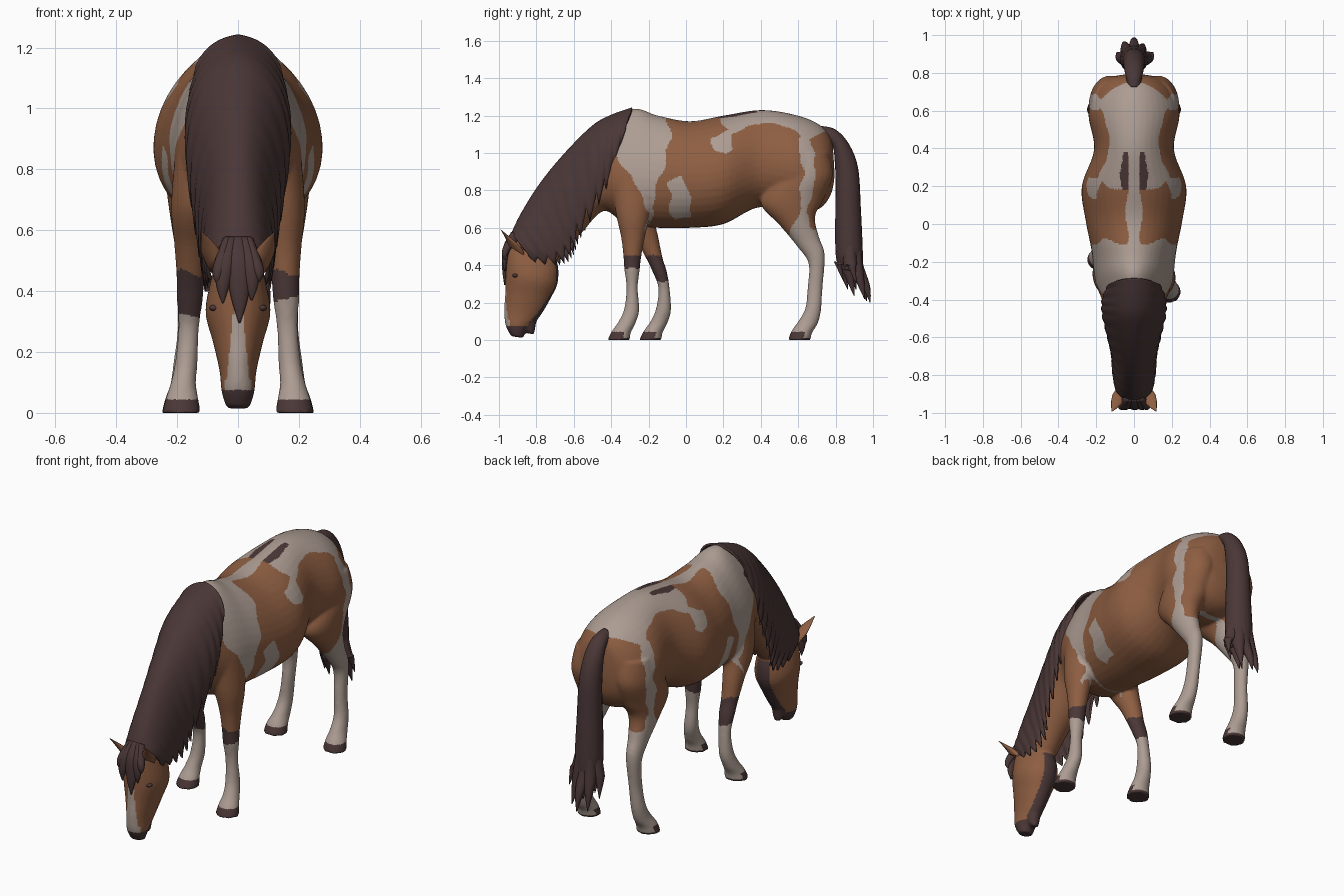
import bpy, bmesh, math, random
from mathutils import Vector, Matrix

random.seed(4)


def material(name, rgb):
    m = bpy.data.materials.new(name)
    m.diffuse_color = (*rgb, 1)
    return m


BROWN = material("chestnut coat", (0.27, 0.112, 0.054))
CREAM = material("cream patches", (0.415, 0.335, 0.29))
DARK = material("dark hair", (0.07, 0.038, 0.038))


def spline(keys, steps):
    """Catmull-Rom through tuples of numbers."""
    out = []
    n = len(keys)
    for i in range(n - 1):
        a, b, c, d = (keys[max(i - 1, 0)], keys[i], keys[i + 1], keys[min(i + 2, n - 1)])
        for s in range(steps):
            t = s / steps
            out.append([0.5 * (2 * q + (r - p) * t + (2 * p - 5 * q + 4 * r - u) * t * t
                               + (3 * q - p - 3 * r + u) * t ** 3)
                        for p, q, r, u in zip(a, b, c, d)])
    return out + [list(keys[-1])]


def loft(bm, keys, pear=0.0, seg=28, steps=6, side=1):
    """Tube through rings given as (y1, z1, y2, z2, half width, centre x)."""
    loops = []
    for y1, z1, y2, z2, w, cx in spline(keys, steps):
        ring = []
        # pear shape is strongest at the withers
        k = pear * (1 + 1.8 * math.exp(-((y1 + .3) / .14) ** 2))
        for i in range(seg):
            a = 2 * math.pi * i / seg
            s = math.sin(a)
            ring.append(bm.verts.new((side * cx + w * math.cos(a) * (1 - k * s),
                                      (y1 + y2) / 2 + (y1 - y2) / 2 * s,
                                      (z1 + z2) / 2 + (z1 - z2) / 2 * s)))
        loops.append(ring)
    faces = [bm.faces.new(loops[0]), bm.faces.new(loops[-1])]
    for r, q in zip(loops, loops[1:]):
        for i in range(seg):
            j = (i + 1) % seg
            faces.append(bm.faces.new((r[i], r[j], q[j], q[i])))
    bmesh.ops.recalc_face_normals(bm, faces=faces)


def finish(name, bm, *mats):
    me = bpy.data.meshes.new(name)
    bm.to_mesh(me)
    bm.free()
    ob = bpy.data.objects.new(name, me)
    bpy.context.collection.objects.link(ob)
    for m in mats:
        me.materials.append(m)
    for p in me.polygons:
        p.use_smooth = True
    return ob


def apply_modifiers(ob):
    dg = bpy.context.evaluated_depsgraph_get()
    me = bpy.data.meshes.new_from_object(ob.evaluated_get(dg))
    ob.modifiers.clear()
    ob.data = me


# torso and neck, rump to poll
TORSO = [(.785, 1.04, .795, .88, .05, 0), (.765, 1.10, .775, .78, .14, 0), (.70, 1.16, .71, .70, .205, 0),
         (.58, 1.205, .58, .68, .24, 0), (.40, 1.23, .39, .71, .21, 0), (.20, 1.20, .20, .62, .275, 0),
         (.02, 1.17, .02, .60, .255, 0), (-.15, 1.20, -.15, .60, .22, 0), (-.29, 1.235, -.32, .62, .195, 0),
         (-.48, 1.125, -.44, .69, .148, 0), (-.63, .97, -.56, .57, .12, 0), (-.76, .81, -.64, .49, .10, 0),
         (-.87, .63, -.70, .42, .085, 0), (-.91, .53, -.75, .38, .06, 0)]
# head, poll to lips
HEAD = [(-.92, .57, -.75, .48, .06, 0), (-.96, .48, -.69, .42, .085, 0), (-.965, .36, -.685, .31, .107, 0),
        (-.967, .25, -.725, .22, .083, 0), (-.972, .16, -.785, .12, .061, 0),
        (-.965, .08, -.845, .06, .054, 0), (-.935, .02, -.87, .012, .038, 0)]
CHIN = [(-.89, .14, -.79, .14, .04, 0), (-.87, .07, -.805, .07, .034, 0), (-.845, .035, -.81, .03, .02, 0)]
HIND = [(.50, 1.0, .765, 1.0, .11, .11), (.46, .86, .785, .88, .11, .13), (.40, .73, .735, .75, .10, .135),
        (.50, .615, .69, .66, .072, .15), (.595, .50, .71, .555, .05, .155), (.655, .41, .742, .455, .04, .16),
        (.65, .28, .73, .28, .033, .165), (.638, .17, .722, .16, .037, .175), (.60, .10, .705, .09, .042, .18),
        (.565, .05, .675, .04, .055, .185), (.545, 0, .665, 0, .064, .187)]
FORE = [(-.40, .87, -.16, .87, .085, .12), (-.375, .68, -.19, .68, .075, .145), (-.347, .55, -.22, .55, .056, .153),
        (-.335, .45, -.24, .44, .046, .156), (-.33, .38, -.248, .37, .043, .158), (-.318, .28, -.258, .28, .034, .162),
        (-.33, .17, -.25, .16, .037, .17), (-.36, .10, -.27, .09, .042, .18),
        (-.395, .05, -.295, .04, .054, .184), (-.42, 0, -.30, 0, .064, .186)]


def step_back(keys, d):
    """Swing a foreleg backwards below the elbow."""
    out = []
    for y1, z1, y2, z2, w, cx in keys:
        o = d * min(1, max(0, (.72 - z1) / .4))
        out.append((y1 + o, z1, y2 + o, z2, w, cx))
    return out


bm = bmesh.new()
loft(bm, TORSO, pear=.11, seg=40)
loft(bm, HEAD)
loft(bm, CHIN)
for s in (1, -1):
    loft(bm, HIND, side=s)
loft(bm, FORE)
loft(bm, step_back(FORE, .17), side=-1)
body = finish("body", bm)
rm = body.modifiers.new("merge", 'REMESH')
rm.mode = 'VOXEL'
rm.voxel_size = .008
sm = body.modifiers.new("soften", 'SMOOTH')
sm.iterations = 7
apply_modifiers(body)

# coat patches, outlined in the side view (y, z)
SHOULDER = [(-.45, 1.3), (-.11, 1.3), (-.10, 1.17), (-.075, 1.08), (-.115, 1.01), (-.10, .94), (-.145, .87),
            (-.165, .80), (-.175, .67), (-.22, .58), (-.20, .68), (-.25, .80), (-.37, .98)]
FLANK = [(-.10, .85), (-.03, .875), (.0, .83), (.03, .75), (.02, .66), (-.06, .64), (-.09, .68), (-.08, .78)]
RUMP = [(.18, 1.3), (.19, 1.16), (.22, 1.12), (.13, 1.08), (.15, 1.02), (.21, .99), (.25, 1.02), (.24, 1.1),
        (.30, 1.13), (.42, 1.165), (.55, 1.14), (.61, 1.09), (.60, 1.0), (.635, .90), (.605, .80), (.62, .70),
        (.53, .53), (.4, .3), (.4, -.1), (.9, -.1), (.9, .5), (.67, .60), (.645, .68), (.69, .84), (.685, 1.0),
        (.665, 1.08), (.76, 1.12), (.8, 1.3)]


def inside(poly, y, z):
    hit = False
    for (y1, z1), (y2, z2) in zip(poly, poly[1:] + poly[:1]):
        if (z1 > z) != (z2 > z) and y < y1 + (z - z1) * (y2 - y1) / (z2 - z1):
            hit = not hit
    return hit


def coat(c, n):
    x, y, z = abs(c.x), c.y, c.z
    if y < -.64 and z < .6:                                        # head
        if z < .075 or (y > -.84 and z < .10):
            return 2
        if n.y > .35 and x < .04 and z < .42:
            return 2
        if n.y < -.3 and x < .012 + .10 * max(0, .36 - z) and z < .37:
            return 1
        return 1 if z < .11 and y < -.94 else 0
    if z < .014 or (z < .044 and n.y < .35):                       # hooves
        return 2
    if y < .1 and z < .46 + .012 * math.sin(60 * c.x):             # forelegs
        return 2 if z > (.375 if c.x > 0 else .32) + .25 * (x - .16) else 1
    if z > 1.1 and .18 < y < .38 and .03 < x < .076 - .18 * abs(y - .26):
        return 2
    if z > 1.1 and -.15 < y < .22 and x < .038 + .008 * math.sin(25 * y):
        return 1
    wy, wz = y + .005 * math.sin(55 * z), z + .005 * math.sin(50 * y)
    return 1 if any(inside(p, wy, wz) for p in (SHOULDER, FLANK, RUMP)) else 0


body.data.materials.clear()
for m in (BROWN, CREAM, DARK):
    body.data.materials.append(m)
for p in body.data.polygons:
    p.use_smooth = True
    p.material_index = coat(p.center, p.normal)

# ears and eyes
bm = bmesh.new()
for s in (1, -1):
    loft(bm, [(-.945, .50, -.86, .45, .028, .065), (-.968, .55, -.885, .50, .031, .088),
              (-.993, .592, -.98, .583, .004, .116)], seg=12, side=s)
finish("ears", bm, BROWN)
bm = bmesh.new()
for s in (1, -1):
    res = bmesh.ops.create_uvsphere(bm, u_segments=12, v_segments=8, radius=.017,
                                    matrix=Matrix.Translation((s * .078, -.912, .345)) @ Matrix.Diagonal((1, 1, .6, 1)))
finish("eyes", bm, DARK)

# mane: a ragged sheet draped from the crest, rows (crest y, z, lower edge y, z, half width)
MANE = [(-.287, 1.238, -.34, 1.09, .145), (-.40, 1.198, -.40, .90, .170), (-.5, 1.14, -.475, .74, .163),
        (-.65, .99, -.575, .57, .136), (-.78, .83, -.63, .46, .117), (-.88, .67, -.72, .42, .11),
        (-.93, .565, -.82, .43, .098)]
bm = bmesh.new()
rows = []
for i, (cy, cz, ly, lz, w) in enumerate(spline(MANE, 12)):
    row = []
    tent = .3 * max(0, 1 - i / 24)                                 # sharper ridge at the withers
    for j in range(-14, 15):
        u = abs(j) / 14
        th = 2.0 * u
        tooth = ((i + (0 if j > 0 else 3)) % 6) / 6 - .5
        f = (1 - math.cos(th)) / (1 - math.cos(2.0)) * (1 + .26 * tooth * u ** 4)
        f = f * (1 - tent) + tent * u
        wave = (1 + .025 * math.sin(i * math.pi / 3) * u) * (1 - .4 * tent * math.sin(math.pi * u))
        row.append(bm.verts.new((math.copysign(w * math.sin(th) * wave, j), cy + (ly - cy) * f, cz + (lz - cz) * f)))
    rows.append(row)
for a, b in zip(rows, rows[1:]):
    for j in range(28):
        bm.faces.new((a[j], a[j + 1], b[j + 1], b[j]))
bmesh.ops.recalc_face_normals(bm, faces=bm.faces[:])
mane = finish("mane", bm, DARK)
so = mane.modifiers.new("thickness", 'SOLIDIFY')
so.thickness = .012
so.offset = 0

# forelock: pointed locks over the forehead
bm = bmesh.new()
for x0, x1, zt, w in ((0, .005, .295, .04), (.03, .045, .37, .03), (-.03, -.05, .36, .03),
                      (.05, .068, .43, .022), (-.05, -.066, .42, .022)):
    loft(bm, [(-.935, .58, -.88, .55, w * .8, x0 * .7), (-.978, .50, -.94, .48, w, (x0 + x1) / 2),
              (-.984, (.48 + zt) / 2, -.955, (.48 + zt) / 2, w * .75, x1),
              (-.972, zt, -.966, zt, .003, x1)], seg=10, steps=4)
finish("forelock", bm, DARK)

# tail: dock and skirt, ending in separate pointed locks
bm = bmesh.new()
loft(bm, [(.725, 1.145, .75, 1.06, .035, 0), (.80, 1.125, .785, 1.03, .046, 0), (.87, 1.05, .795, .96, .055, 0),
          (.92, .92, .80, .84, .06, 0), (.935, .70, .798, .66, .068, 0), (.945, .48, .80, .46, .075, 0),
          (.945, .36, .82, .38, .06, 0)], seg=20)
for x1, y0, y1, z1 in ((0, .90, .985, .20), (.05, .90, .955, .22), (-.055, .90, .965, .21), (.10, .87, .91, .30),
                       (-.09, .87, .91, .27), (.02, .85, .90, .235), (-.03, .84, .865, .27), (.03, .835, .84, .32)):
    loft(bm, [(y0 + .03, .56, y0 - .03, .54, .025, x1 * .4), (y0 + .045, .42, y0 - .03, .40, .036, x1 * .6),
              (y1, z1 + .09, y1 - .05, z1 + .10, .022, x1 * .85), (y1 + .002, z1, y1 - .002, z1, .002, x1)],
         seg=10, steps=4)
finish("tail", bm, DARK)
